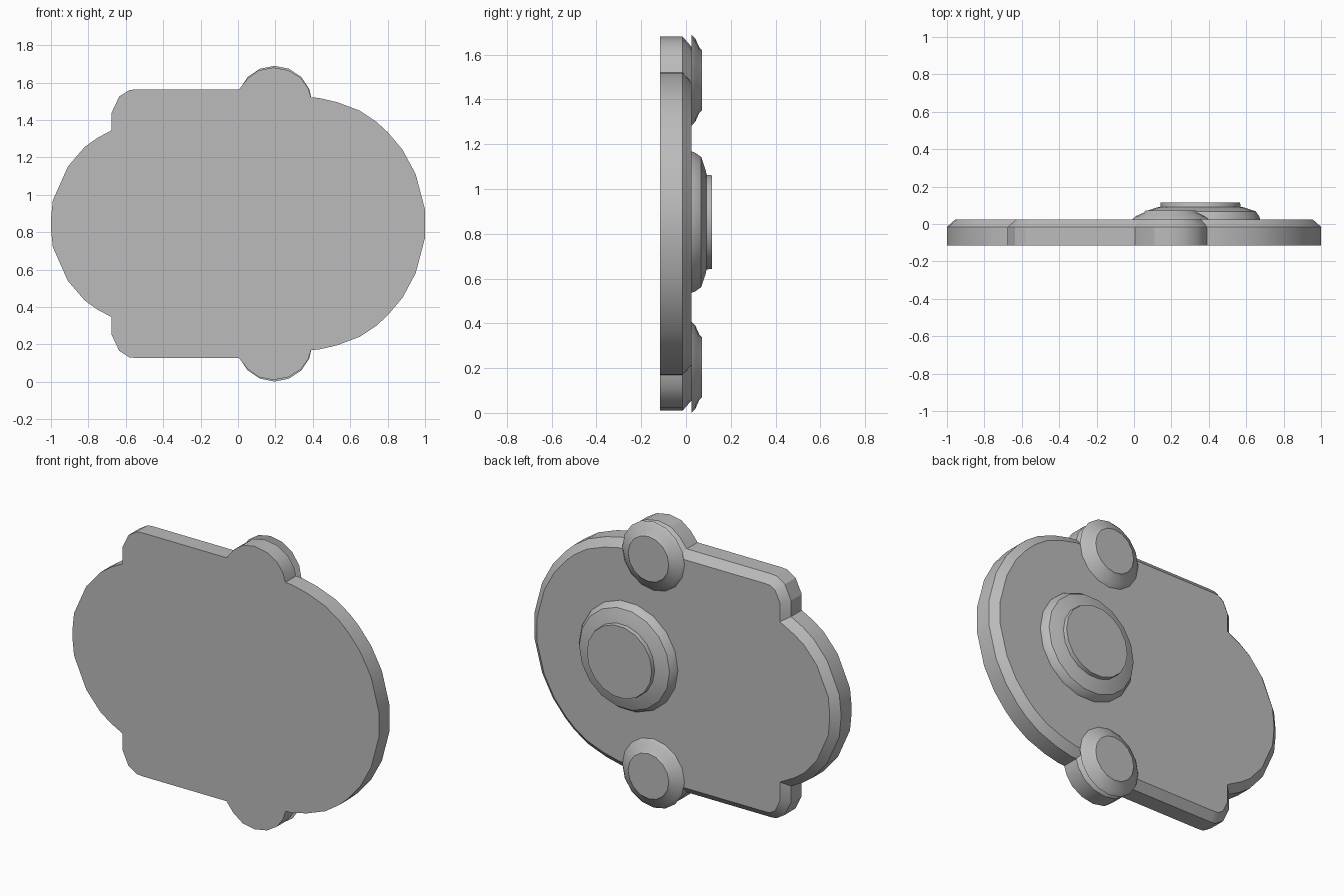
import bpy, bmesh, math
from math import pi, sin, cos

cube = bpy.data.objects.get("Cube")
if cube:
    bpy.data.objects.remove(cube, do_unlink=True)

MID = 0.845        # height of the mirror line
BACK = 0.025       # rear surface of the plate

grey = bpy.data.materials.new("plain grey")
grey.use_nodes = True
colour = (0.5, 0.5, 0.5, 1)
grey.diffuse_color = colour
grey.node_tree.nodes["Principled BSDF"].inputs["Base Color"].default_value = colour


def finish(bm, name):
    bmesh.ops.recalc_face_normals(bm, faces=bm.faces)
    mesh = bpy.data.meshes.new(name)
    bm.to_mesh(mesh)
    bm.free()
    mesh.materials.append(grey)
    obj = bpy.data.objects.new(name, mesh)
    bpy.context.collection.objects.link(obj)
    bpy.ops.object.select_all(action='DESELECT')
    obj.select_set(True)
    bpy.context.view_layer.objects.active = obj
    bpy.ops.object.shade_smooth_by_angle(angle=math.radians(25))
    return obj


def stepped_disc(name, x, z, profile, sides):
    """Disc turned around the y axis from (radius, y) steps."""
    bm = bmesh.new()
    rings = [[bm.verts.new((x + r * cos(2 * pi * i / sides), y,
                            z + r * sin(2 * pi * i / sides)))
              for i in range(sides)] for r, y in profile]
    for a, b in zip(rings, rings[1:]):
        for i in range(sides):
            j = (i + 1) % sides
            bm.faces.new((a[i], a[j], b[j], b[i]))
    bm.faces.new(rings[0])
    bm.faces.new(rings[-1])
    return finish(bm, name)


# Plate: upper half of the outline, mirrored, with a chamfered rear rim
upper = [(-1, 0.87), (-0.99, 0.97), (-0.91, 1.15), (-0.82, 1.255), (-0.75, 1.305),
         (-0.675, 1.345), (-0.675, 1.44), (-0.635, 1.525), (-0.58, 1.56), (-0.54, 1.563),
         (0.005, 1.563), (0.05, 1.62), (0.11, 1.665), (0.19, 1.68), (0.27, 1.665),
         (0.335, 1.625), (0.375, 1.57), (0.39, 1.52), (0.43, 1.518), (0.53, 1.495),
         (0.65, 1.45), (0.74, 1.39), (0.80, 1.335), (0.88, 1.24), (0.95, 1.11), (1, 0.92)]
outline = upper + [(x, 2 * MID - z) for x, z in reversed(upper)]
bm = bmesh.new()
front = bm.faces.new([bm.verts.new((x, -0.115, z)) for x, z in outline])
out = bmesh.ops.extrude_face_region(bm, geom=[front], use_keep_orig=True)
bmesh.ops.translate(bm, vec=(0, 0.1, 0),
                    verts=[g for g in out["geom"] if isinstance(g, bmesh.types.BMVert)])
rear = next(g for g in out["geom"] if isinstance(g, bmesh.types.BMFace))
bmesh.ops.recalc_face_normals(bm, faces=bm.faces)
bmesh.ops.inset_region(bm, faces=[rear], thickness=0.045, use_even_offset=True)
for v in rear.verts:
    v.co.y = BACK
finish(bm, "plate")

# Large stepped boss on the back
stepped_disc("centre_boss", 0.355, 0.852,
             [(0.32, BACK), (0.315, 0.04), (0.295, 0.068), (0.235, 0.088),
              (0.215, 0.092), (0.212, 0.115)], 18)

# Small knobs over the two lobes
knob_profile = [(0.203, BACK), (0.185, 0.042), (0.145, 0.06), (0.133, 0.072)]
for name, side in (("upper_knob", 1), ("lower_knob", -1)):
    stepped_disc(name, 0.195, MID + side * 0.641, knob_profile, 16)
